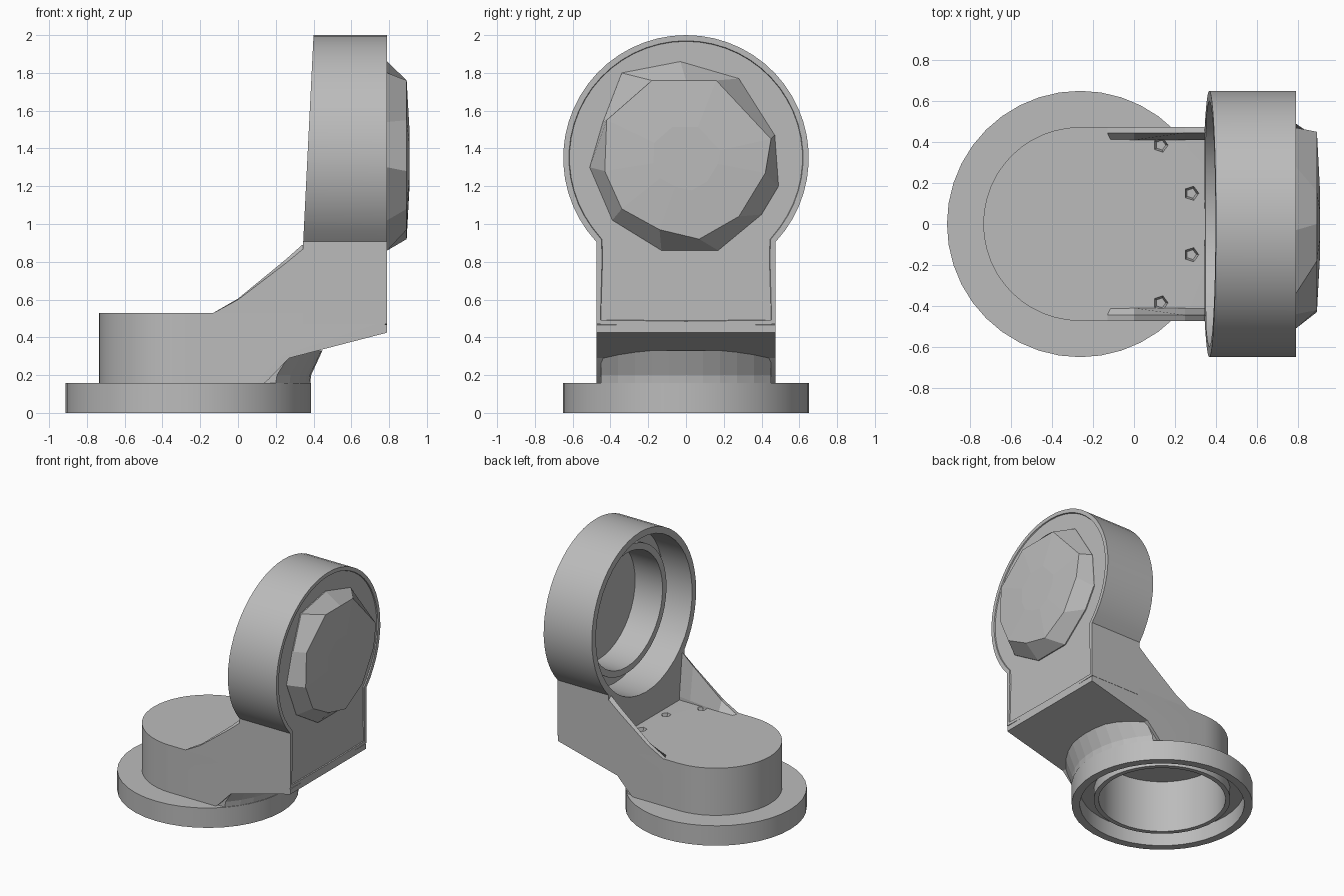
import bpy, bmesh, math
from mathutils import Matrix, Vector

cube = bpy.data.objects.get("Cube")
if cube:
    bpy.data.objects.remove(cube, do_unlink=True)

grey = bpy.data.materials.new("plain grey")
grey.use_nodes = True
GREY = (0.5, 0.5, 0.5, 1)
grey.diffuse_color = GREY
grey.node_tree.nodes["Principled BSDF"].inputs["Base Color"].default_value = GREY

HALF = 0.475      # half width of the arm
RADIUS = 0.65     # both joint rings
BASE_X = -0.263   # axis of the base joint
HUB_Z = 1.35      # axis of the upright joint
BORE = 0.455      # base bore radius


def finish(name, bm):
    bmesh.ops.recalc_face_normals(bm, faces=bm.faces)
    mesh = bpy.data.meshes.new(name)
    bm.to_mesh(mesh)
    bm.free()
    mesh.materials.append(grey)
    ob = bpy.data.objects.new(name, mesh)
    bpy.context.collection.objects.link(ob)
    return ob


def loft(name, *loops):
    """Solid skinned between loops that have equal point counts."""
    bm = bmesh.new()
    rings = [[bm.verts.new(p) for p in loop] for loop in loops]
    for a, b in zip(rings, rings[1:]):
        for i in range(len(a)):
            j = (i + 1) % len(a)
            bm.faces.new((a[i], a[j], b[j], b[i]))
    bm.faces.new(rings[0])
    bm.faces.new(rings[-1])
    return finish(name, bm)


def lathe(name, profile, matrix, steps=40):
    """Revolve (radius, height) points; a profile off the axis is closed."""
    bm = bmesh.new()
    vs = [bm.verts.new((r, 0, h)) for r, h in profile]
    es = [bm.edges.new(pair) for pair in zip(vs, vs[1:])]
    if profile[0][0] > 0:
        es.append(bm.edges.new((vs[-1], vs[0])))
    bmesh.ops.spin(bm, geom=vs + es, cent=(0, 0, 0), axis=(0, 0, 1),
                   angle=math.tau, steps=steps)
    bmesh.ops.remove_doubles(bm, verts=bm.verts, dist=0.0005)
    bm.transform(matrix)
    return finish(name, bm)


def boolean(ob, cutter, operation):
    mod = ob.modifiers.new("cut", "BOOLEAN")
    mod.operation, mod.solver, mod.object = operation, "EXACT", cutter
    bpy.context.view_layer.objects.active = ob
    bpy.ops.object.modifier_apply(modifier=mod.name)
    bpy.data.objects.remove(cutter, do_unlink=True)


def smooth(ob):
    bpy.ops.object.select_all(action="DESELECT")
    ob.select_set(True)
    bpy.context.view_layer.objects.active = ob
    bpy.ops.object.shade_smooth_by_angle(angle=math.radians(30))


base_axis = Matrix.Translation((BASE_X, 0, 0))

# Base flange with an annular groove underneath
flange = lathe("base_flange", [(RADIUS, 0), (RADIUS, 0.157), (BORE, 0.157), (BORE, 0.04),
                               (0.49, 0.04), (0.49, 0.12), (0.59, 0.12), (0.59, 0)], base_axis)

# Arm: side profile trimmed to a round-ended plan, then bored from below
side = [(-0.9, 0.15), (0.13, 0.15), (0.16, 0.175), (0.27, 0.29), (0.79, 0.425),
        (0.79, 0.465), (0.6, 0.53), (-0.9, 0.53)]
arm = loft("arm", *[[(x, y, z) for x, z in side] for y in (-0.7, 0.7)])
w = HALF - 0.002
plan = [(1, -w), (1, w)]
for i in range(25):
    a = math.pi * (0.5 + i / 24)
    plan.append((BASE_X + w * math.cos(a), w * math.sin(a)))
slot = loft("slot_cutter", *[[(x, y, z) for x, y in plan] for z in (0, 1)])
boolean(arm, slot, "INTERSECT")
boolean(arm, lathe("bore_cutter", [(0, -0.1), (BORE, -0.1), (BORE, 0.45), (0, 0.45)],
                   base_axis), "DIFFERENCE")

# Small faceted pits in the arm floor
for x, y in ((0.13, 0.385), (0.28, 0.15)):
    for s in (-1, 1):
        pit = lathe("pit_cutter", [(0, 0.49), (0.025, 0.49), (0.045, 0.56), (0, 0.56)],
                    Matrix.Translation((x, s * y, 0)), 5)
        boolean(arm, pit, "DIFFERENCE")

# Flared crescent neck between the flange and the underside of the arm
neck_loops = []
for r, z in ((0.645, 0.15), (0.65, 0.2), (0.71, 0.33)):
    ys = [0.45 * (i / 5 - 1) for i in range(11)]
    loop = [(BASE_X + math.sqrt(r * r - y * y), y, z) for y in ys]
    loop += [(BASE_X + math.sqrt(0.47 ** 2 - y * y), y, z) for y in reversed(ys)]
    neck_loops.append(loop)
loft("neck", *neck_loops)

# Upright: round head on a straight stem, inner face leaning slightly
start = -math.acos(HALF / RADIUS)
outline = []
for i in range(41):
    a = start + (math.pi - 2 * start) * i / 40
    outline.append((RADIUS * math.cos(a), HUB_Z + RADIUS * math.sin(a)))
outline += [(-HALF, 0.8), (-HALF, 0.47), (0, 0.455), (HALF, 0.47), (HALF, 0.8)]
upright = loft("upright",
               [(0.345 + 0.05 * max(0, z - 0.9), y, z) for y, z in outline],
               [(0.79, y, z) for y, z in outline])

# Shallow panel sunk into the outer face
bm = bmesh.new()
bm.from_mesh(upright.data)
outer = [f for f in bm.faces if f.normal.x > 0.99 and len(f.verts) > 4]
bmesh.ops.inset_region(bm, faces=outer, thickness=0.03, depth=0)
bmesh.ops.inset_region(bm, faces=outer, thickness=0.003, depth=-0.008)
bm.to_mesh(upright.data)
bm.free()

# Joint socket on the inner side: groove, recessed lip and bore
hub_axis = Matrix.Translation((0, 0, HUB_Z)) @ Matrix.Rotation(math.pi / 2, 4, "Y")
socket = lathe("socket_cutter", [(0, 0.1), (0.6, 0.1), (0.6, 0.62), (0.5, 0.62), (0.5, 0.52),
                                 (0.45, 0.52), (0.45, 0.76), (0, 0.76)], hub_axis)
boolean(upright, socket, "DIFFERENCE")

# Gussets from the floor up to the stem, with a sloping inner side
rib = [(-0.13, 0.53), (0, 0.605), (0.25, 0.81), (0.34, 0.89), (0.4, 0.89), (0.4, 0.52)]
for label, s in (("left", 1), ("right", -1)):
    loft("gusset_" + label, *[[(x, s * y, 0.52 + k * (z - 0.52)) for x, z in rib]
                              for y, k in ((0.41, 0.1), (0.445, 1), (w, 0.93))])

# Faceted end cap with a slightly domed face
foot = [(-0.34, 1.8), (-0.03, 1.86), (0.28, 1.77), (0.47, 1.47), (0.49, 1.2), (0.4, 1.05),
        (0.17, 0.86), (-0.13, 0.86), (-0.39, 1.02), (-0.51, 1.3), (-0.44, 1.54)]
face = [(-0.18, 1.76), (0, 1.76), (0.16, 1.76), (0.45, 1.45), (0.42, 1.27), (0.28, 1.04),
        (0.07, 0.92), (-0.14, 0.97), (-0.34, 1.08), (-0.43, 1.28), (-0.42, 1.55)]
middle = Vector((0, HUB_Z))
crown = [middle + (Vector(p) - middle) * 0.4 for p in face]
loft("end_cap", [(0.77, y, z) for y, z in foot], [(0.79, y, z) for y, z in foot],
     [(0.893, y, z) for y, z in face], [(0.907, y, z) for y, z in crown])

for ob in (flange, arm, upright):
    smooth(ob)
